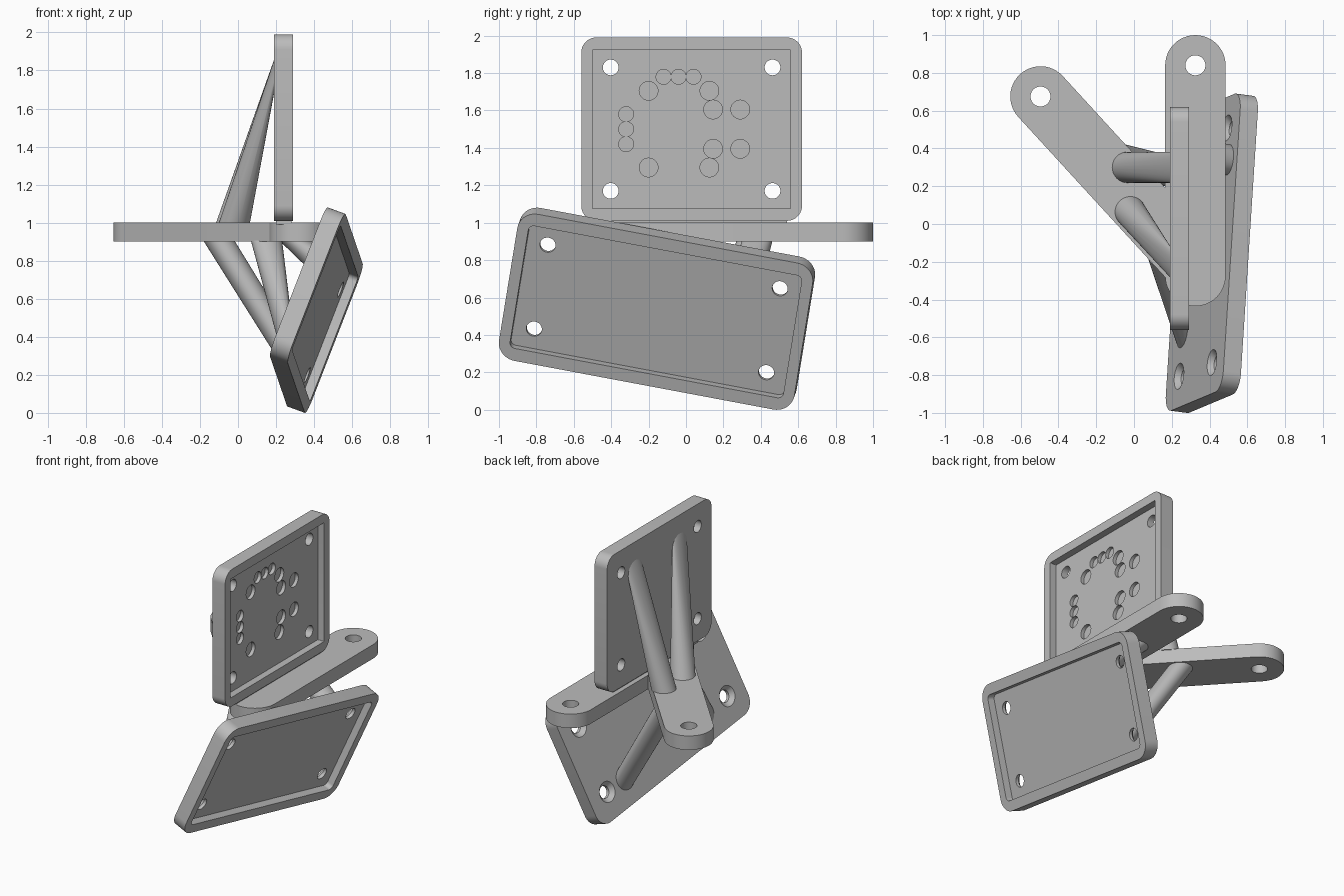
import bpy, bmesh
from math import sin, cos, pi, radians, atan2
from mathutils import Vector, Matrix, Euler

if "Cube" in bpy.data.objects:
    bpy.data.objects.remove(bpy.data.objects["Cube"])

grey = bpy.data.materials.new("plain grey")
grey.use_nodes = True
colour = (0.5, 0.5, 0.5, 1)
grey.diffuse_color = colour
grey.node_tree.nodes["Principled BSDF"].inputs["Base Color"].default_value = colour


# Helpers
def arc(cx, cy, r, start, sweep, n):
    return [(cx + r * cos(start + sweep * i / n), cy + r * sin(start + sweep * i / n))
            for i in range(n + 1)]


def circle(cx, cy, r):
    return arc(cx, cy, r, 0, 2 * pi, 40)[:-1]


def rounded_rect(w, h, r):
    pts = []
    for i, (sx, sy) in enumerate([(1, 1), (-1, 1), (-1, -1), (1, -1)]):
        pts += arc(sx * (w / 2 - r), sy * (h / 2 - r), r, i * pi / 2, pi / 2, 10)
    return pts


def capsule(a, b, r):
    ang = atan2(b[1] - a[1], b[0] - a[0])
    return arc(*b, r, ang - pi / 2, pi, 24) + arc(*a, r, ang + pi / 2, pi, 24)


def place(pts, h, axis):
    return [Vector((h, p, q) if axis == "x" else (p, q, h)) for p, q in pts]


def make(name, bm):
    bmesh.ops.recalc_face_normals(bm, faces=bm.faces)
    mesh = bpy.data.meshes.new(name)
    bm.to_mesh(mesh)
    bm.free()
    mesh.materials.append(grey)
    ob = bpy.data.objects.new(name, mesh)
    bpy.context.collection.objects.link(ob)
    return ob


def prism(name, pts, lo, hi, axis):
    bm = bmesh.new()
    rings = [[bm.verts.new(v) for v in place(pts, h, axis)] for h in (lo, hi)]
    for ring in rings:
        bm.faces.new(ring)
    for i in range(len(pts)):
        bm.faces.new((rings[0][i - 1], rings[0][i], rings[1][i], rings[1][i - 1]))
    return make(name, bm)


def hull(name, points):
    bm = bmesh.new()
    for p in points:
        bm.verts.new(p)
    out = bmesh.ops.convex_hull(bm, input=bm.verts)
    bmesh.ops.delete(bm, geom=list(set(out["geom_interior"])), context="VERTS")
    bmesh.ops.dissolve_limit(bm, angle_limit=radians(0.5), verts=bm.verts, edges=bm.edges)
    return make(name, bm)


def combine(ob, other, operation="DIFFERENCE"):
    mod = ob.modifiers.new("combine", "BOOLEAN")
    mod.object, mod.operation, mod.solver = other, operation, "EXACT"
    bpy.context.view_layer.update()
    mesh = bpy.data.meshes.new_from_object(
        ob.evaluated_get(bpy.context.evaluated_depsgraph_get()))
    ob.modifiers.clear()
    ob.data = mesh
    bpy.data.objects.remove(other)


def tray(name, w, h, r, recess, spacing, t=0.1, depth=0.05):
    """Rounded plate, recessed on +x, with four corner holes."""
    ob = prism(name, rounded_rect(w, h, r), -t / 2, t / 2, "x")
    combine(ob, prism("cutter", rounded_rect(*recess), t / 2 - depth, t, "x"))
    for y in (-spacing[0] / 2, spacing[0] / 2):
        for z in (-spacing[1] / 2, spacing[1] / 2):
            combine(ob, prism("cutter", circle(y, z, 0.042), -t, t, "x"))
    return ob


# Upright plate with blind round pockets
upper = tray("upright_plate", 1.18, 0.98, 0.08, (1.06, 0.85, 0.005), (0.865, 0.66))
large = [(-0.23, 0.205), (0.095, 0.205), (0.115, 0.105), (0.26, 0.105)]
pockets = [(y, s * z, 0.05) for y, z in large for s in (1, -1)]
pockets += [(-0.35, k * 0.08, 0.04) for k in (-1, 0, 1)]
pockets += [(-0.07 + k * 0.08, 0.28, 0.04) for k in (-1, 0, 1)]
for y, z, r in pockets:
    combine(upper, prism("cutter", circle(y, z, r), -0.025, 0.02, "x"))
upper.data.transform(Matrix.Translation((0.24, 0.03, 1.5)))

# Tilted plate with countersunk holes at the back
tilt = (Matrix.Translation((0.412, -0.155, 0.54))
        @ Euler([radians(a) for a in (-11.3, 20, -7.6)]).to_matrix().to_4x4())
lower = tray("tilted_plate", 1.61, 0.85, 0.1, (1.49, 0.71, 0.03), (1.266, 0.487))
for y in (-0.633, 0.633):
    for z in (-0.2435, 0.2435):
        combine(lower, hull("cutter", place(circle(y, z, 0.08), -0.06, "x")
                            + place(circle(y, z, 0.04), -0.02, "x")))
lower.data.transform(tilt)

# Flat bracket with two arms and end holes
tips = [(0.325, 0.84), (-0.495, 0.675)]
bracket = prism("bracket_arms", capsule(tips[0], (0.325, -0.275), 0.16), 0.9, 1.0, "z")
combine(bracket, prism("second_arm", capsule(tips[1], (0.325, -0.22), 0.16), 0.9, 1.0, "z"),
        "UNION")
for x, y in tips:
    combine(bracket, prism("cutter", circle(x, y, 0.053), 0.8, 1.1, "z"))

# Low foot between bracket and upright plate
foot = prism("plate_foot", [(0.2, -0.42), (0.28, -0.42), (0.28, 0.54), (0.2, 0.54)],
             0.99, 1.03, "z")
parts = [upper, lower, bracket, foot]

# Struts blending a disc on the bracket into a disc on the upright plate
R = 0.082
for i, (x, y, y_top) in enumerate([(-0.035, 0.3, 0.3), (-0.02, 0.065, -0.205)]):
    pts = place(circle(x, y, R), 0.995, "z") + place(circle(y_top, 1.79, R), 0.195, "x")
    parts.append(hull(f"upper_strut_{i + 1}", pts))

# Struts from the underside of the bracket to the back of the tilted plate
back = tilt.inverted()
lower_struts = [((-0.1, 0.35), (0.30, 0.25, 0.25)),
                ((0.15, -0.15), (0.25, -0.58, 0.40)),
                ((0.3, 0.38), (0.49, 0.34, 0.74))]
for i, (base, end) in enumerate(lower_struts):
    e = back @ Vector(end)
    disc = [tilt @ v for v in place(circle(e.y, e.z, R), -0.045, "x")]
    parts.append(hull(f"lower_strut_{i + 1}", place(circle(*base, R), 0.905, "z") + disc))

# Smooth the round faces, keep edges crisp
bpy.ops.object.select_all(action="DESELECT")
for ob in parts:
    ob.select_set(True)
bpy.context.view_layer.objects.active = upper
bpy.ops.object.shade_smooth_by_angle(angle=radians(25))
